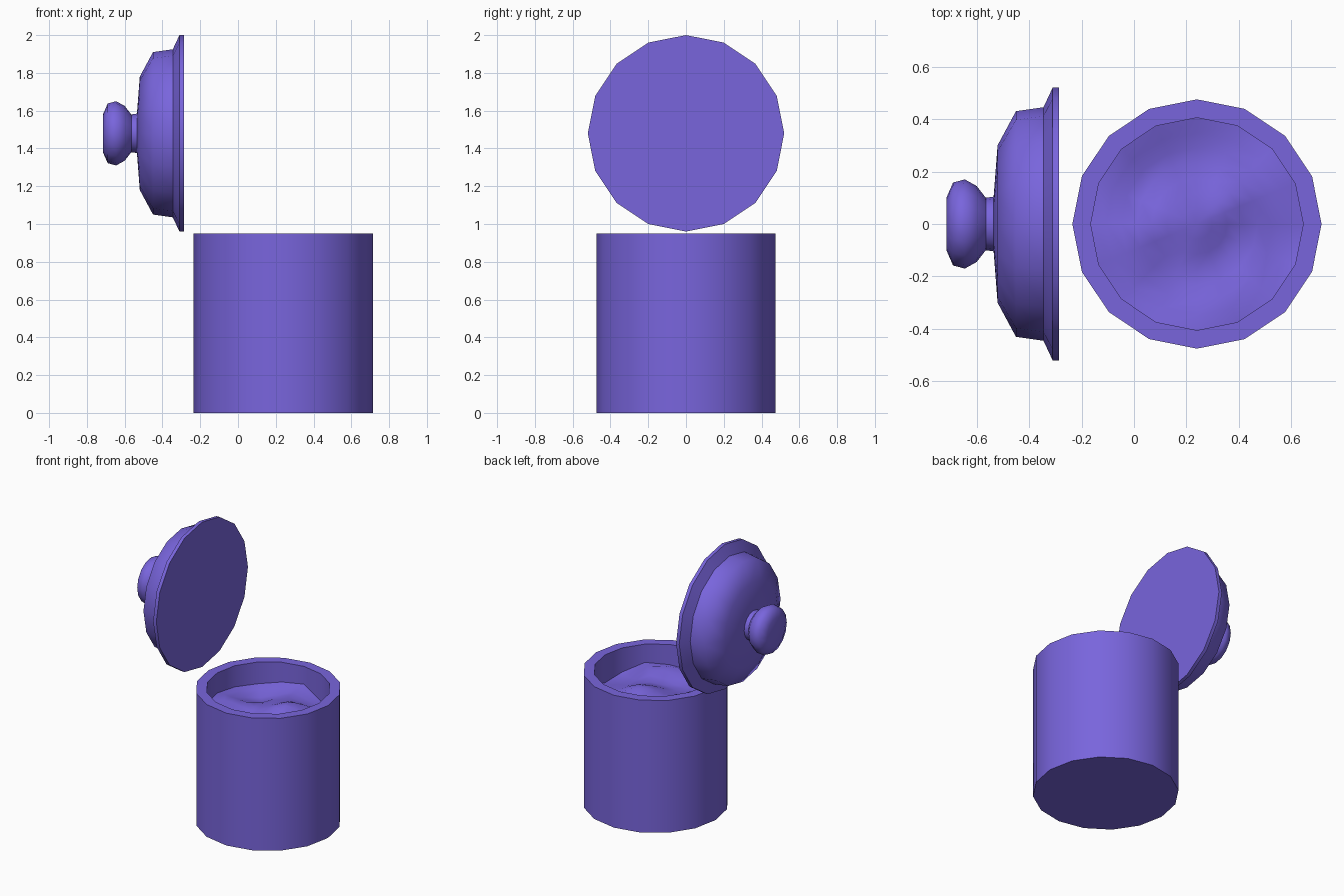
import bpy, bmesh, math
from mathutils import Matrix

if "Cube" in bpy.data.objects:
    bpy.data.objects.remove(bpy.data.objects["Cube"])

SIDES = 16
mat = bpy.data.materials.new("purple_glaze")
mat.diffuse_color = (0.19, 0.13, 0.72, 1)
mat.use_nodes = True
mat.node_tree.nodes["Principled BSDF"].inputs["Base Color"].default_value = mat.diffuse_color


def add_object(name, bm, matrix, angle):
    bmesh.ops.recalc_face_normals(bm, faces=bm.faces)
    mesh = bpy.data.meshes.new(name)
    bm.to_mesh(mesh)
    bm.free()
    obj = bpy.data.objects.new(name, mesh)
    bpy.context.collection.objects.link(obj)
    mesh.transform(matrix)
    mesh.materials.append(mat)
    bpy.ops.object.select_all(action='DESELECT')
    obj.select_set(True)
    bpy.context.view_layer.objects.active = obj
    bpy.ops.object.shade_smooth_by_angle(angle=math.radians(angle))
    return obj


def rings(bm, profile, height=lambda x, y: 0.0):
    """Stack 16-sided rings from (radius, z) pairs; returns the vertex rings."""
    out = []
    for r, z in profile:
        ring = []
        for i in range(SIDES):
            a = 2 * math.pi * i / SIDES
            x, y = r * math.cos(a), r * math.sin(a)
            ring.append(bm.verts.new((x, y, z + height(x, y))))
        out.append(ring)
    for a, b in zip(out, out[1:]):
        for i in range(SIDES):
            j = (i + 1) % SIDES
            bm.faces.new((a[i], a[j], b[j], b[i]))
    return out


def lathe(name, profile, matrix, angle):
    bm = bmesh.new()
    rs = rings(bm, profile)
    bm.faces.new(rs[0])
    bm.faces.new(rs[-1])
    return add_object(name, bm, matrix, angle)


pot_place = Matrix.Translation((0.24, 0, 0))
# lid stands on edge with its knob pointing to -x
lid_place = Matrix.Translation((-0.285, 0, 1.48)) @ Matrix.Rotation(-math.pi / 2, 4, 'Y')

# hollow jar
lathe("jar", [(0.475, 0), (0.475, 0.95), (0.405, 0.95), (0.405, 0.08)], pot_place, 40)

# lid and knob
lathe("lid", [(0.52, 0), (0.52, 0.025), (0.445, 0.06), (0.43, 0.165),
              (0.30, 0.235), (0.105, 0.25)], lid_place, 55.5)
lathe("knob", [(0.105, 0.245), (0.10, 0.28), (0.145, 0.315), (0.17, 0.36),
               (0.158, 0.405), (0.10, 0.43)], lid_place, 55.5)


# lumpy contents filling the jar
def lumps(x, y):
    return (0.022 * math.sin(14 * x + 5 * y) + 0.02 * math.sin(15 * y - 6 * x + 1)
            + 0.008 * math.sin(27 * x - 16 * y))


bm = bmesh.new()
rs = rings(bm, [(0.405 * k / 7, 0.79) for k in range(7, 0, -1)], lumps)
centre = bm.verts.new((0, 0, 0.79 + lumps(0, 0)))
for i in range(SIDES):
    bm.faces.new((rs[-1][i], rs[-1][(i + 1) % SIDES], centre))
obj = add_object("contents", bm, pot_place, 60)
